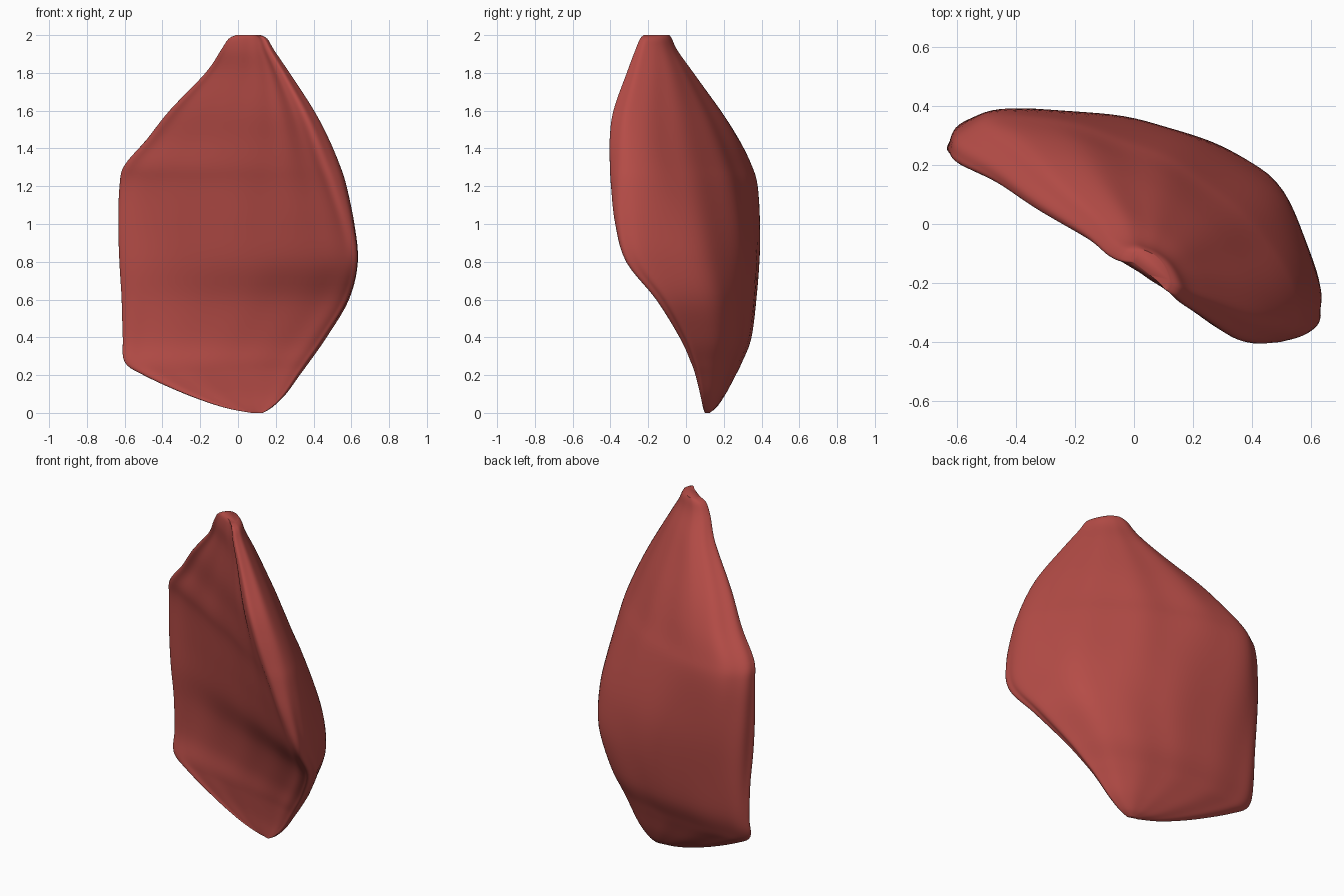
import bpy
import bmesh
import math
from mathutils import Vector

SIDE_STEPS = 6    # samples between neighbouring outline points
RISE_STEPS = 5    # rings between neighbouring levels
GROOVE_DEPTH = 0.003
EDGE_REST = 0.84  # depth of the thin edge in the plain outline

# Slice outlines inside a unit box: thin left edge, back, right lip, front.
# The lower one has a full back and a sharp lip, the upper one is flatter.
LOWER_OUTLINE = [
    (0, .84), (.03, .92), (.12, .98), (.3, 1), (.5, .95), (.66, .87),
    (.82, .72), (.93, .5), (1, .16), (1, .05), (.985, 0), (.94, .03),
    (.84, .13), (.67, .27), (.5, .43), (.3, .6), (.12, .74), (.02, .79),
]
UPPER_OUTLINE = [
    (0, .84), (.03, .92), (.12, .99), (.3, .98), (.5, .88), (.66, .76),
    (.82, .58), (.93, .38), (1, .17), (.985, .06), (.93, 0), (.86, .04),
    (.78, .14), (.67, .25), (.5, .4), (.3, .58), (.12, .73), (.02, .79),
]
BLEND_START, BLEND_END = 0.7, 1.5

# Height, then left, right, front and back limits of each slice,
# and how far back its thin edge lies
LEVELS = [
    (0, .07, .13, .1, .13, .6),
    (.03, -.08, .18, .09, .17, .7),
    (.1, -.28, .25, .075, .215, .78),
    (.2, -.5, .32, .05, .265, .82),
    (.27, -.6, .37, .025, .3, .82),
    (.4, -.61, .46, -.035, .36, .79),
    (.6, -.615, .58, -.16, .385, .81),
    (.8, -.625, .63, -.32, .39, .84),
    (1, -.63, .615, -.375, .38, .86),
    (1.2, -.625, .575, -.395, .355, .88),
    (1.31, -.6, .54, -.4, .33, .87),
    (1.45, -.48, .48, -.4, .275, .85),
    (1.6, -.36, .4, -.38, .2, .81),
    (1.8, -.17, .27, -.31, .07, .74),
    (1.92, -.09, .19, -.265, -.01, .66),
    (1.98, -.05, .155, -.24, -.04, .62),
    (2, -.01, .12, -.22, -.06, .62),
]


def spline(a, b, c, d, t):
    """Smooth blend from b to c, with neighbours a and d."""
    return tuple(
        q + t / 2 * (r - p + t * (2 * p - 5 * q + 4 * r - s + t * (3 * (q - r) + s - p)))
        for p, q, r, s in zip(a, b, c, d)
    )


def smooth_loop(points, steps):
    n = len(points)
    return [
        Vector(spline(points[i - 1], points[i], points[(i + 1) % n], points[(i + 2) % n], k / steps))
        for i in range(n) for k in range(steps)
    ]


def smooth_path(points, steps):
    padded = [points[0]] + points + [points[-1]]
    path = [
        spline(*padded[i:i + 4], k / steps)
        for i in range(len(points) - 1) for k in range(steps)
    ]
    return path + [points[-1]]


def make_material(name, colour):
    material = bpy.data.materials.new(name)
    material.use_nodes = True
    material.diffuse_color = colour
    shader = material.node_tree.nodes["Principled BSDF"]
    shader.inputs["Base Color"].default_value = colour
    shader.inputs["Roughness"].default_value = 0.6
    return material


def build_body(material):
    bm = bmesh.new()
    lower_loop = smooth_loop(LOWER_OUTLINE, SIDE_STEPS)
    upper_loop = smooth_loop(UPPER_OUTLINE, SIDE_STEPS)
    count = len(lower_loop)

    # Rings of the body, one for each level, leaning towards the thin edge
    rings = []
    for z, left, right, front, back, edge in smooth_path(LEVELS, RISE_STEPS):
        blend = min(max((z - BLEND_START) / (BLEND_END - BLEND_START), 0), 1)
        blend *= blend * (3 - 2 * blend)
        ring = []
        for low, high in zip(lower_loop, upper_loop):
            u, v = low.lerp(high, blend)
            depth = v + (edge - EDGE_REST) * (1 - u)
            ring.append(bm.verts.new((
                left + u * (right - left), front + depth * (back - front), z)))
        rings.append(ring)

    # Walls between rings, then the two closing caps
    for lower, upper in zip(rings, rings[1:]):
        for i in range(count):
            j = (i + 1) % count
            bm.faces.new((lower[i], lower[j], upper[j], upper[i]))
    bm.faces.new(rings[0])
    bm.faces.new(rings[-1])
    bmesh.ops.recalc_face_normals(bm, faces=bm.faces)
    bm.normal_update()

    # Shallow slanting fibre grooves, fading out at both ends
    for ring in rings:
        for i, vert in enumerate(ring):
            angle = math.tau * i / count
            fade = math.sin(math.pi * min(max(vert.co.z / 2, 0), 1))
            wave = math.sin(13 * angle + 4 * vert.co.z) + math.sin(7 * angle - 3 * vert.co.z)
            vert.co += Vector(vert.normal) * wave * fade * GROOVE_DEPTH

    mesh = bpy.data.meshes.new("muscle_body")
    bm.to_mesh(mesh)
    bm.free()
    mesh.materials.append(material)
    body = bpy.data.objects.new("muscle_body", mesh)
    bpy.context.collection.objects.link(body)
    return body


default_cube = bpy.data.objects.get("Cube")
if default_cube:
    bpy.data.objects.remove(default_cube, do_unlink=True)

body = build_body(make_material("muscle red", (0.46, 0.072, 0.062, 1)))
bpy.ops.object.select_all(action="DESELECT")
body.select_set(True)
bpy.context.view_layer.objects.active = body
bpy.ops.object.shade_smooth_by_angle(angle=math.radians(60))
